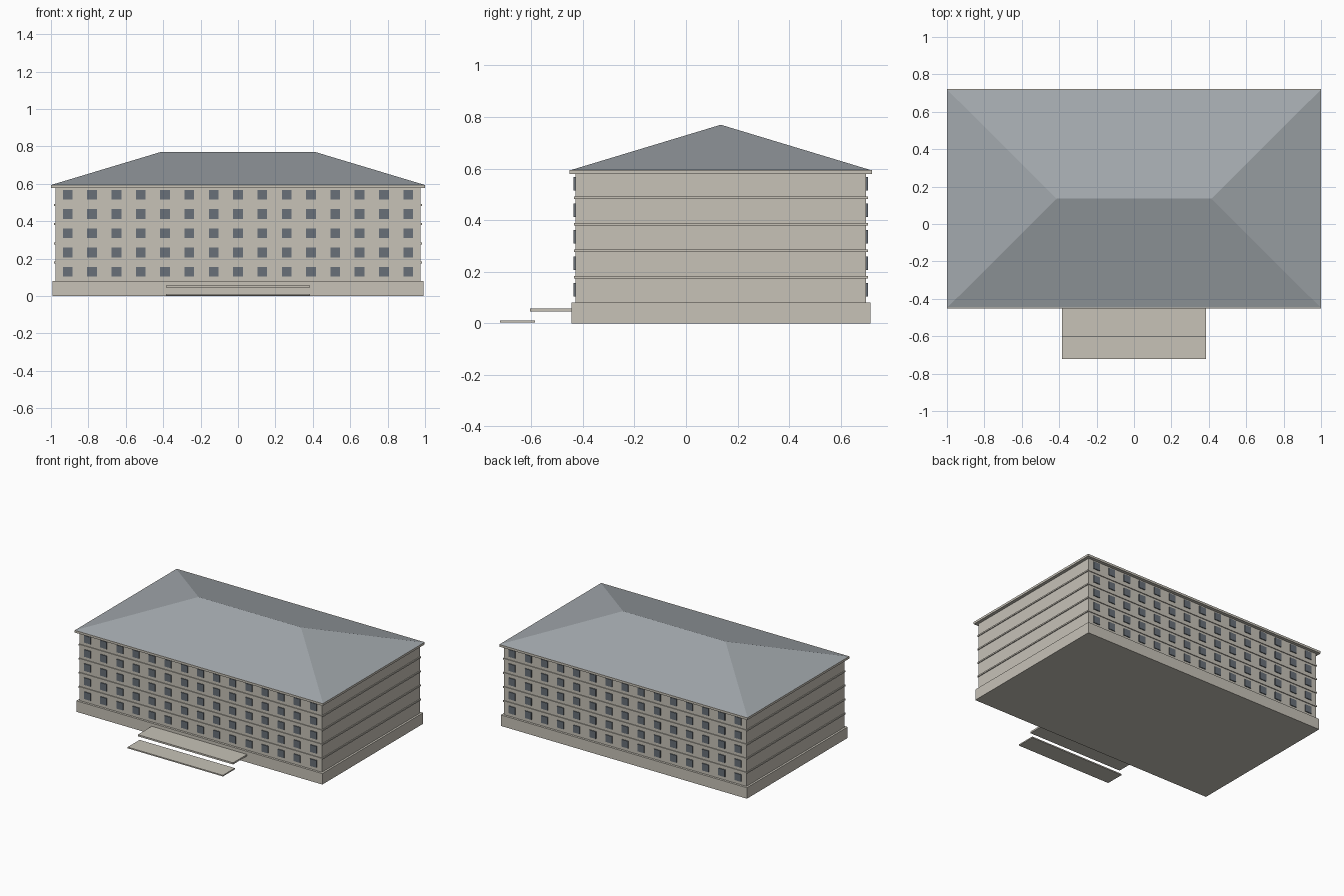
import bpy

cube = bpy.data.objects.get("Cube")
if cube:
    bpy.data.objects.remove(cube, do_unlink=True)


def material(name, color):
    m = bpy.data.materials.new(name)
    m.use_nodes = True
    m.diffuse_color = (*color, 1)
    m.node_tree.nodes["Principled BSDF"].inputs["Base Color"].default_value = (*color, 1)
    return m


STONE = material("beige stone", (0.57, 0.54, 0.475))
SLATE = material("grey slate", (0.36, 0.39, 0.415))
GLASS = material("dark glass", (0.138, 0.162, 0.188))
MID_Y = 0.135  # centre line of the main block


def mesh_object(name, verts, faces, mat):
    me = bpy.data.meshes.new(name)
    me.from_pydata(verts, [], faces)
    me.materials.append(mat)
    ob = bpy.data.objects.new(name, me)
    bpy.context.collection.objects.link(ob)
    return ob


def box(name, half_x, y0, y1, z0, z1, mat, x=0):
    verts = [(x + s * half_x, y, z) for z in (z0, z1)
             for s, y in ((-1, y0), (1, y0), (1, y1), (-1, y1))]
    faces = [(3, 2, 1, 0), (4, 5, 6, 7)]
    faces += [(i, (i + 1) % 4, (i + 1) % 4 + 4, i + 4) for i in range(4)]
    return mesh_object(name, verts, faces, mat)


def slab(name, half_x, half_y, z0, z1):
    return box(name, half_x, MID_Y - half_y, MID_Y + half_y, z0, z1, STONE)


# Main block
slab("base", 0.992, 0.58, 0, 0.08)
slab("walls", 0.977, 0.564, 0.08, 0.58)
slab("cornice", 1.0, 0.587, 0.578, 0.594)

# Floor bands
for i in range(4):
    z = 0.179 + i * 0.1027
    slab(f"floor_band_{i + 1}", 0.983, 0.57, z - 0.005, z + 0.005)

# Hipped roof
w, d, eave = 0.998, 0.582, 0.594
corners = [(-w, MID_Y - d, eave), (w, MID_Y - d, eave),
           (w, MID_Y + d, eave), (-w, MID_Y + d, eave)]
ridge = [(-0.413, MID_Y, 0.77), (0.413, MID_Y, 0.77)]
mesh_object("hip_roof", corners + ridge,
            [(0, 1, 5, 4), (1, 2, 5), (2, 3, 4, 5), (3, 0, 4), (3, 2, 1, 0)], SLATE)

# Window panes on the front and back
for side, sign in (("front", -1), ("back", 1)):
    y = MID_Y + sign * 0.567
    for row in range(5):
        z = 0.13 + row * 0.1027
        for col in range(15):
            box(f"{side}_window_{row + 1}_{col + 1}", 0.026, y - 0.0035, y + 0.0035,
                z - 0.026, z + 0.026, GLASS, x=(col - 7) * 0.13)

# Entrance steps
box("upper_step", 0.384, -0.605, -0.44, 0.045, 0.057, STONE)
box("lower_step", 0.384, -0.722, -0.585, 0.002, 0.011, STONE)
